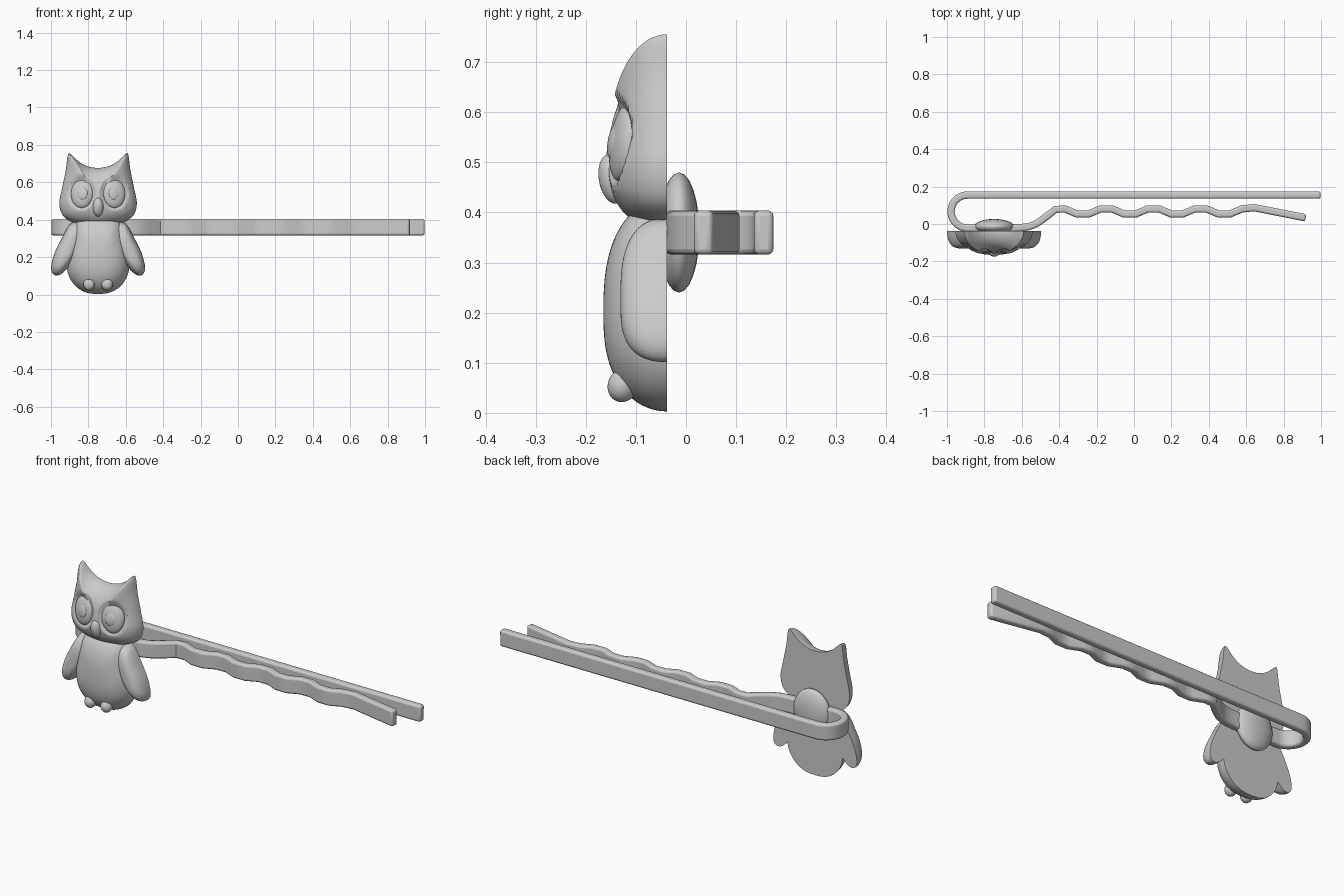
import bpy, bmesh
from math import sin, cos, pi, radians
from mathutils import Vector

if "Cube" in bpy.data.objects:
    bpy.data.objects.remove(bpy.data.objects["Cube"])

CX, BACK, MID = -0.748, -0.038, 0.36   # owl centre line, flat back plane, pin height


def finish(bm, name, angle=40):
    bmesh.ops.recalc_face_normals(bm, faces=bm.faces)
    me = bpy.data.meshes.new(name)
    bm.to_mesh(me)
    bm.free()
    ob = bpy.data.objects.new(name, me)
    bpy.context.collection.objects.link(ob)
    bpy.context.view_layer.objects.active = ob
    ob.select_set(True)
    bpy.ops.object.shade_smooth_by_angle(angle=radians(angle))
    ob.select_set(False)
    return ob


def spline(pts, n=8):
    """Closed smooth curve through the points."""
    out, k = [], len(pts)
    for i in range(k):
        a, b, c, d = (Vector(pts[(i + j) % k]) for j in (-1, 0, 1, 2))
        for s in range(n):
            t = s / n
            out.append(0.5 * (2 * b + (c - a) * t + (2 * a - 5 * b + 4 * c - d) * t * t
                              + (3 * b - a - 3 * c + d) * t ** 3))
    return out


def pillow(name, outline, centre, depth, p, q, dent=None, rings=22):
    """Flat-backed dome over an outline given in (x, z)."""
    bm = bmesh.new()
    c = Vector(centre)
    loops = []
    for i in range(rings):
        r = cos(i / rings * pi / 2)
        d = depth * max(0, 1 - r ** p) ** (1 / q)
        loop = []
        for o in outline:
            x, z = c + (o - c) * r
            y = BACK - d + (dent(x, z) if dent and i else 0)
            loop.append(bm.verts.new((x, y, z)))
        loops.append(loop)
    n = len(outline)
    for a, b in zip(loops, loops[1:]):
        for j in range(n):
            bm.faces.new((a[j], a[(j + 1) % n], b[(j + 1) % n], b[j]))
    tip = bm.verts.new((c.x, BACK - depth, c.y))
    for j in range(n):
        bm.faces.new((loops[-1][j], loops[-1][(j + 1) % n], tip))
    bm.faces.new(loops[0])
    return finish(bm, name)


def ball(name, loc, radii, rot=(0, 0, 0), seg=32, rings=18):
    bm = bmesh.new()
    bmesh.ops.create_uvsphere(bm, u_segments=seg, v_segments=rings, radius=1)
    bmesh.ops.scale(bm, vec=radii, verts=bm.verts)
    ob = finish(bm, name, 60)
    ob.location = loc
    ob.rotation_euler = [radians(a) for a in rot]
    return ob


def mirrored(half):
    """Closed outline from a half profile whose first and last points lie on the axis."""
    return ([(CX + x, z) for x, z in half]
            + [(CX - x, z) for x, z in half[-2:0:-1]])


# head with ear tufts and shallow eye sockets
def socket(x, z):
    e = ((abs(x - CX) - 0.086) / 0.075) ** 2 + ((z - 0.543) / 0.092) ** 2
    return 0.022 * max(0, 1 - e ** 2)


head = [(0, 0.677), (0.06, 0.687), (0.108, 0.715), (0.148, 0.752), (0.162, 0.745),
        (0.172, 0.67), (0.19, 0.58), (0.207, 0.49), (0.19, 0.425), (0.14, 0.388),
        (0.07, 0.37), (0, 0.363)]
pillow("head", spline(mirrored(head)), (CX, 0.5), 0.117, 2.5, 2, socket)

# body
body = [(0, 0.43), (0.08, 0.42), (0.125, 0.38), (0.155, 0.28), (0.168, 0.19),
        (0.16, 0.11), (0.125, 0.05), (0.07, 0.013), (0, 0.003)]
pillow("body", spline(mirrored(body)), (CX, 0.2), 0.127, 2.6, 2)

# wings, eyes, pupils and feet on both sides
wing = [(0.10, 0.385), (0.15, 0.375), (0.2, 0.29), (0.235, 0.215), (0.251, 0.145),
        (0.238, 0.107), (0.205, 0.105), (0.165, 0.14), (0.125, 0.2), (0.1, 0.27),
        (0.085, 0.34)]
for s, side in ((-1, "left"), (1, "right")):
    pillow(side + "_wing", spline([(CX + s * x, z) for x, z in wing]),
           (CX + s * 0.165, 0.22), 0.093, 3, 2.4)
    ball(side + "_eye", (CX + s * 0.086, -0.124, 0.54), (0.06, 0.026, 0.078), (-8, 0, s * 12))
    ball(side + "_pupil", (CX + s * 0.084, -0.146, 0.54), (0.028, 0.009, 0.033), (-8, 0, s * 12))
    ball(side + "_foot", (CX + s * 0.048, -0.126, 0.055), (0.031, 0.03, 0.034), (-20, 0, 0))

# beak and the brow ridge above it
ball("beak", (CX, -0.147, 0.467), (0.029, 0.027, 0.05), (10, 0, 0))
ball("brow_ridge", (CX, -0.132, 0.53), (0.022, 0.025, 0.09), (-8, 0, 0))

# glue pad behind the owl
ball("glue_pad", (CX, -0.014, MID), (0.108, 0.041, 0.12), seg=20, rings=12)

# hairpin: straight leg, round bend, wavy leg
path = [(0.998, 0.155)]
path += [(-0.89 - 0.0885 * sin(a), 0.0665 + 0.0885 * cos(a))
         for a in (i * pi / 14 for i in range(15))]
path += [(-0.62, -0.022), (-0.54, -0.01), (-0.48, 0.03)]
path += [(-0.4 + 0.126 * i, 0.04 if i % 2 else 0.094) for i in range(9)]
path += [(0.918, 0.033)]
path = [Vector(p) for p in path]
soft = [path[0]]
for a, b in zip(path, path[1:]):
    k = min(0.25, 0.035 / (b - a).length)
    soft += [a.lerp(b, k), a.lerp(b, 1 - k)]
soft.append(path[-1])
bm = bmesh.new()
prev = None
for i, p in enumerate(soft):
    t = (soft[min(i + 1, len(soft) - 1)] - soft[max(i - 1, 0)]).normalized()
    nrm = Vector((-t.y, t.x)) * 0.0195
    ring = [bm.verts.new((p.x + u * nrm.x, p.y + u * nrm.y, MID + v * 0.044))
            for u, v in ((1, 1), (-1, 1), (-1, -1), (1, -1))]
    if prev:
        for j in range(4):
            bm.faces.new((prev[j], prev[(j + 1) % 4], ring[(j + 1) % 4], ring[j]))
    else:
        bm.faces.new(ring)
    prev = ring
bm.faces.new(prev)
pin = finish(bm, "hairpin", 35)
bev = pin.modifiers.new("round_edges", "BEVEL")
bev.width, bev.segments, bev.limit_method = 0.011, 3, "ANGLE"
bev.angle_limit = radians(50)
